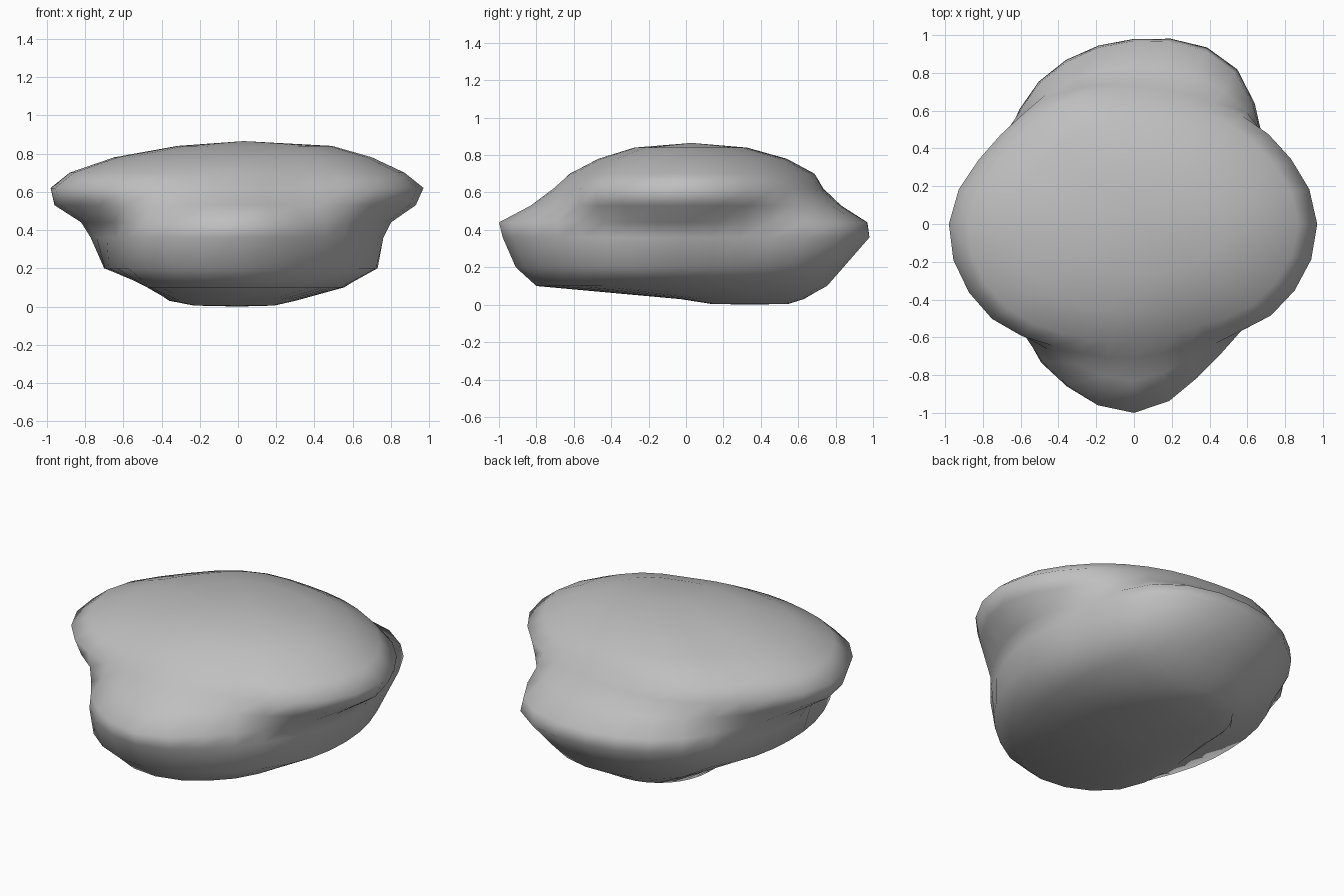
import bpy, bmesh, math

if "Cube" in bpy.data.objects:
    bpy.data.objects.remove(bpy.data.objects["Cube"])

SEG = 32

# main outlines of the rock: height -> radius every 30 degrees from +x
OUTLINES = {
    0.10: [.55, .62, .77, .75, .68, .52, .45, .55, .75, .80, .70, .58],
    0.20: [.73, .76, .87, .84, .80, .73, .70, .75, .87, .91, .81, .76],
    0.36: [.76, .80, 1.0, .98, .92, .80, .77, .75, .90, .98, .84, .76],
    0.44: [.80, .80, .98, .97, .91, .80, .82, .78, .89, 1.0, .84, .78],
    0.53: [.93, .84, .85, .83, .83, .84, .96, .88, .80, .83, .76, .86],
    0.62: [.97, .87, .76, .73, .80, .86, .98, .92, .76, .71, .72, .89],
    0.70: [.87, .78, .70, .68, .75, .78, .88, .82, .68, .62, .63, .78],
}


def spline(a, b, c, d, t):
    return b + 0.5 * t * (c - a + t * (2*a - 5*b + 4*c - d + t * (3*(b - c) + d - a)))


def ring(z, radii, cx=0, cy=0, scale=1):
    n = len(radii)
    pts = []
    for i in range(SEG):
        k, t = divmod(i * n / SEG, 1)
        r = scale * spline(*[radii[(int(k) + j) % n] for j in (-1, 0, 1, 2)], t)
        a = 2 * math.pi * i / SEG
        pts.append((cx + r * math.cos(a), cy + r * math.sin(a), z))
    return pts


# foot circles, main outlines, then shrunken copies of the last outline for the crown
crown = OUTLINES[0.70]
rings = [ring(0.005, [0.21], -0.02, 0.34), ring(0.03, [0.33], -0.03, 0.30)]
rings += [ring(z, radii) for z, radii in OUTLINES.items()]
rings += [ring(0.78, crown, 0.03, 0.01, 0.77), ring(0.84, crown, 0.09, 0.01, 0.46)]

# rock: loft the rings, then close both ends with fans
bm = bmesh.new()
loops = [[bm.verts.new(p) for p in pts] for pts in rings]
bottom = bm.verts.new((0, 0.34, 0))
top = bm.verts.new((0.03, 0.03, 0.865))
for i in range(SEG):
    j = (i + 1) % SEG
    for lo, hi in zip(loops, loops[1:]):
        bm.faces.new((lo[i], lo[j], hi[j], hi[i]))
    bm.faces.new((bottom, loops[0][j], loops[0][i]))
    bm.faces.new((top, loops[-1][i], loops[-1][j]))
bmesh.ops.recalc_face_normals(bm, faces=bm.faces)
for f in bm.faces:
    f.smooth = True

mesh = bpy.data.meshes.new("rock")
bm.to_mesh(mesh)
bm.free()
rock = bpy.data.objects.new("rock", mesh)
bpy.context.collection.objects.link(rock)

# stone colour
stone = bpy.data.materials.new("stone grey")
stone.diffuse_color = (0.52, 0.52, 0.52, 1)
stone.use_nodes = True
stone.node_tree.nodes["Principled BSDF"].inputs["Base Color"].default_value = stone.diffuse_color
mesh.materials.append(stone)
